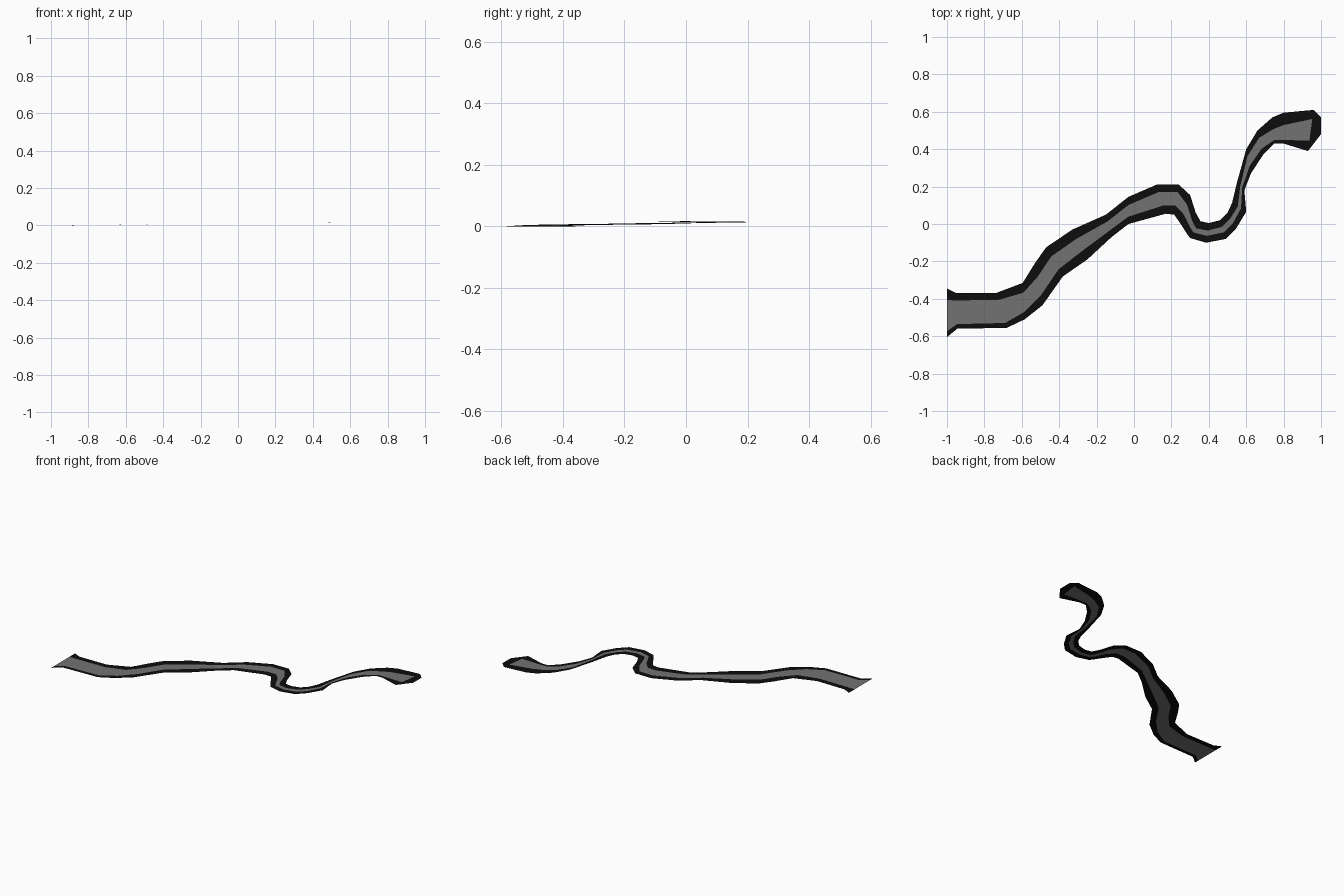
import bpy

# Stations along the river: left bank edge x, y, right bank edge x, y,
# then the water's start and end as fractions across the station
STATIONS = [
    (-1.00, -.345, -1.00, -.605, .24, .88), (-.95, -.37, -.945, -.56, .20, .87),
    (-.74, -.37, -.68, -.555, .20, .86), (-.595, -.315, -.585, -.51, .27, .80),
    (-.53, -.21, -.49, -.435, .33, .77), (-.47, -.125, -.38, -.28, .31, .75),
    (-.33, -.03, -.25, -.19, .30, .70), (-.15, .05, -.12, -.07, .30, .70),
    (-.03, .145, -.03, .00, .30, .73), (.12, .21, .17, .055, .25, .72),
    (.24, .21, .215, .05, .25, .70), (.30, .155, .25, .00, .33, .67),
    (.33, .06, .285, -.055, .40, .67), (.355, .015, .30, -.075, .42, .67),
    (.40, .005, .385, -.10, .38, .65), (.46, .02, .49, -.08, .35, .65),
    (.50, .06, .545, -.025, .35, .65), (.525, .115, .60, .065, .40, .63),
    (.55, .22, .59, .18, .45, .70), (.60, .40, .625, .27, .28, .70),
    (.66, .50, .69, .37, .30, .75), (.74, .57, .75, .43, .45, .87),
    (.80, .595, .80, .43, .40, .88), (.96, .61, .93, .39, .22, .75),
]
# River bed height along x
SLOPE = [(-1, 0), (-.7, .002), (-.5, .006), (-.15, .011), (.5, .017), (1, .018)]


def height(x):
    for (x0, z0), (x1, z1) in zip(SLOPE, SLOPE[1:]):
        if x <= x1:
            return z0 + (z1 - z0) * (x - x0) / (x1 - x0)
    return SLOPE[-1][1]


def point(s, t):
    x, y = s[0] + (s[2] - s[0]) * t, s[1] + (s[3] - s[1]) * t
    return (x, y, height(x))


def material(name, value):
    m = bpy.data.materials.new(name)
    m.diffuse_color = (value, value, value, 1)
    return m


def build(name, verts, faces, mat):
    mesh = bpy.data.meshes.new(name)
    mesh.from_pydata(verts, [], faces)
    mesh.materials.append(mat)
    bpy.context.collection.objects.link(bpy.data.objects.new(name, mesh))


def ribbon(name, start, end, mat):
    verts = []
    for s in STATIONS:
        verts += [point(s, start(s)), point(s, end(s))]
    faces = [(2 * i, 2 * i + 1, 2 * i + 3, 2 * i + 2) for i in range(len(STATIONS) - 1)]
    build(name, verts, faces, mat)


water = material("water grey", .17)
bank = material("bank black", .004)

# Water channel and the two banks
ribbon("river_water", lambda s: s[4], lambda s: s[5], water)
ribbon("left_bank", lambda s: 0, lambda s: s[4], bank)
ribbon("right_bank", lambda s: s[5], lambda s: 1, bank)

# Bank closing the far end
last = STATIONS[-1]
build("end_bank", [point(last, t) for t in (0, last[4], last[5], 1)]
      + [(1, .48, .018), (1, .57, .018)], [(0, 1, 2, 3, 4, 5)], bank)
